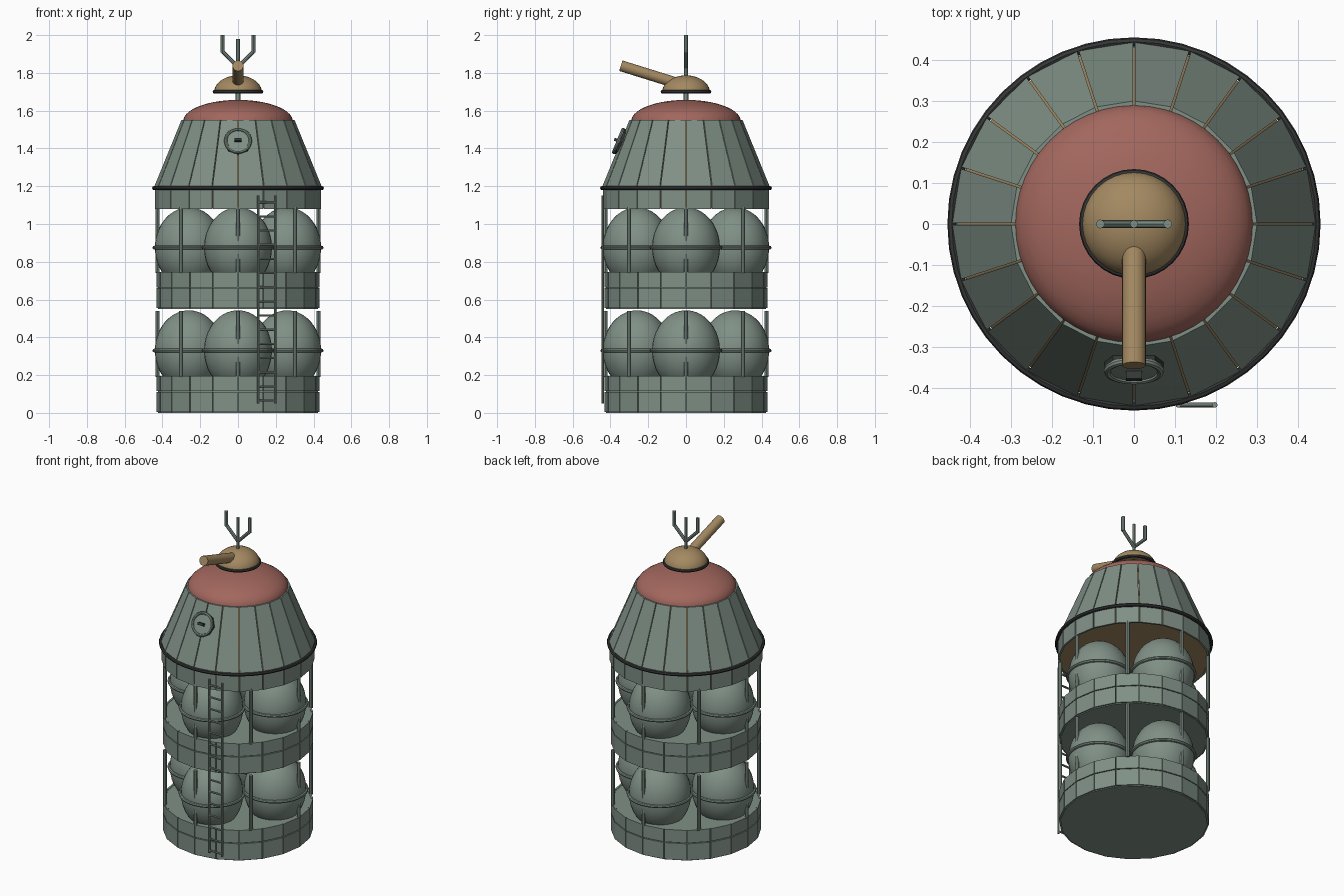
import bpy, bmesh, math
from mathutils import Vector, Matrix

if "Cube" in bpy.data.objects:
    bpy.data.objects.remove(bpy.data.objects["Cube"])

SIDES = 20


def material(name, rgb):
    m = bpy.data.materials.new(name)
    m.diffuse_color = (*rgb, 1)
    m.use_nodes = True
    m.node_tree.nodes["Principled BSDF"].inputs["Base Color"].default_value = m.diffuse_color
    return m


GREEN = material("grey_green_metal", (0.215, 0.28, 0.24))
RED = material("rust_red", (0.36, 0.135, 0.11))
TAN = material("tan_brown", (0.37, 0.25, 0.12))
DARK = material("dark_rubber", (0.035, 0.037, 0.036))


def finish(bm, name, mat, smooth=True, matrix=None):
    bmesh.ops.remove_doubles(bm, verts=bm.verts[:], dist=1e-5)
    bmesh.ops.recalc_face_normals(bm, faces=bm.faces[:])
    me = bpy.data.meshes.new(name)
    if matrix is not None:
        bm.transform(matrix)
    for f in bm.faces:
        f.smooth = smooth
    bm.to_mesh(me)
    bm.free()
    if smooth:
        me.set_sharp_from_angle(angle=math.radians(35))
    me.materials.append(mat)
    ob = bpy.data.objects.new(name, me)
    bpy.context.collection.objects.link(ob)
    return ob


def revolve(bm, profile, n, closed=False, center=(0, 0, 0)):
    c = Vector(center)
    rings = []
    for r, z in profile:
        if r < 1e-6:
            rings.append([bm.verts.new(c + Vector((0, 0, z)))] * n)
        else:
            rings.append([bm.verts.new(c + Vector((r * math.cos(math.tau * i / n),
                                                   r * math.sin(math.tau * i / n), z)))
                          for i in range(n)])
    count = len(rings) if closed else len(rings) - 1
    for k in range(count):
        a, b = rings[k], rings[(k + 1) % len(rings)]
        for i in range(n):
            j = (i + 1) % n
            quad = list(dict.fromkeys((a[i], a[j], b[j], b[i])))
            if len(quad) > 2:
                bm.faces.new(quad)


def lathe(name, profile, n, mat, smooth=True, closed=False, matrix=None):
    bm = bmesh.new()
    revolve(bm, profile, n, closed)
    return finish(bm, name, mat, smooth, matrix)


def circle_profile(major, minor, z, n=8):
    return [(major + minor * math.cos(math.tau * i / n),
             z + minor * math.sin(math.tau * i / n)) for i in range(n)]


def dome_profile(r, z, h, n=10):
    return [(0, z)] + [(r * math.cos(math.pi / 2 * i / n),
                        z + h * math.sin(math.pi / 2 * i / n)) for i in range(n)] + [(0, z + h)]


def rod(bm, a, b, r, n=8):
    a, b = Vector(a), Vector(b)
    d = b - a
    m = Matrix.Translation((a + b) / 2) @ d.to_track_quat('Z', 'Y').to_matrix().to_4x4()
    bmesh.ops.create_cone(bm, cap_ends=True, segments=n, radius1=r, radius2=r,
                          depth=d.length, matrix=m)


def panels(name, rows, thick=0.012, gap=0.005):
    # separate flat plates around the body, with narrow seams between them
    bm = bmesh.new()
    for r0, z0, r1, z1 in rows:
        for i in range(SIDES):
            corners = []
            for t in (0, thick):
                for r, z in ((r0, z0), (r1, z1)):
                    for k, s in ((i, 1), (i + 1, -1)):
                        ang = math.tau * k / SIDES
                        p = Vector((math.cos(ang), math.sin(ang), 0)) * (r - t)
                        mid = math.tau * (i + 0.5) / SIDES
                        p += Vector((-math.sin(mid), math.cos(mid), 0)) * (s * gap / 2)
                        p.z = z
                        corners.append(bm.verts.new(p))
            for q in ((0, 1, 3, 2), (4, 5, 7, 6), (0, 1, 5, 4),
                      (2, 3, 7, 6), (0, 2, 6, 4), (1, 3, 7, 5)):
                bm.faces.new([corners[v] for v in q])
    return finish(bm, name, GREEN, smooth=False)


# Two storage tiers: plated drum, four tanks with belts, eight posts
for tier, z in (("lower", 0.0), ("upper", 0.55)):
    lathe(tier + "_drum_core", [(0, z), (0.424, z), (0.424, z + 0.192), (0, z + 0.192)],
          SIDES, GREEN, smooth=False)
    panels(tier + "_drum_plates", [(0.433, z + 0.005, 0.433, z + 0.11),
                                   (0.433, z + 0.115, 0.433, z + 0.195)])
    zc = z + (0.33 if tier == "lower" else 0.325)
    tanks, belts, posts = bmesh.new(), bmesh.new(), bmesh.new()
    for i in range(4):
        a = math.tau * i / 4
        c = Vector((0.26 * math.cos(a), 0.26 * math.sin(a), zc))
        bmesh.ops.create_uvsphere(tanks, u_segments=32, v_segments=20, radius=1,
                                  matrix=Matrix.Translation(c) @ Matrix.Diagonal((0.18, 0.18, 0.213, 1)))
        revolve(belts, circle_profile(0.183, 0.01, 0), 32, True, c)
    for i in range(8):
        a = math.tau * i / 8
        x, y = 0.427 * math.cos(a), 0.427 * math.sin(a)
        rod(posts, (x, y, z + 0.19), (x, y, z + 0.54), 0.011)
    finish(tanks, tier + "_tanks", GREEN)
    finish(belts, tier + "_tank_belts", GREEN)
    finish(posts, tier + "_posts", GREEN)

# Upper cabin: tan inner shell, skirt plates, sloped plates, rim
lathe("cabin_inner_shell", [(0, 1.085), (0.431, 1.085), (0.431, 1.19), (0.288, 1.545), (0, 1.545)],
      SIDES, TAN, smooth=False)
panels("skirt_plates", [(0.44, 1.08, 0.44, 1.185)])
panels("sloped_plates", [(0.447, 1.19, 0.30, 1.55)])
lathe("cabin_rim", circle_profile(0.444, 0.011, 1.19), 48, DARK, closed=True)

# Red roof dome
lathe("roof_dome", dome_profile(0.29, 1.545, 0.112), 48, RED)

# Turret on a short neck
bm = bmesh.new()
rod(bm, (0, 0, 1.63), (0, 0, 1.72), 0.012, 12)
finish(bm, "turret_neck", GREEN)
lathe("turret_dome", dome_profile(0.127, 1.695, 0.092), 32, TAN)
lathe("turret_rim", circle_profile(0.124, 0.01, 1.70), 32, DARK, closed=True)
bm = bmesh.new()
rod(bm, (0, -0.04, 1.743), (0, -0.345, 1.838), 0.029, 20)
finish(bm, "turret_barrel", TAN)

# Three-pronged mast
bm = bmesh.new()
rod(bm, (0, 0, 1.77), (0, 0, 1.98), 0.01)
for s in (-1, 1):
    rod(bm, (0, 0, 1.83), (s * 0.082, 0, 1.913), 0.01)
    rod(bm, (s * 0.082, 0, 1.907), (s * 0.082, 0, 2.0), 0.011)
finish(bm, "forked_mast", GREEN)

# Round hatch lying on the front slope
normal = Vector((0, -0.925, 0.38))
place = (Matrix.Translation((0, -0.345, 1.435))
         @ normal.to_track_quat('Z', 'Y').to_matrix().to_4x4())
lathe("hatch_base", [(0, -0.01), (0.072, -0.01), (0.072, 0.008), (0, 0.008)],
      8, DARK, smooth=False, matrix=place)
lathe("hatch_cover", [(0, 0), (0.06, 0), (0.06, 0.016), (0, 0.018)], 24, GREEN, matrix=place)
lathe("hatch_ring", circle_profile(0.065, 0.009, 0.014), 24, GREEN, closed=True, matrix=place)
bm = bmesh.new()
bmesh.ops.create_cube(bm, size=1, matrix=Matrix.Translation((0, 0, 0.026))
                      @ Matrix.Diagonal((0.038, 0.016, 0.022, 1)))
finish(bm, "hatch_handle", DARK, smooth=False, matrix=place)

# Ladder up the front
bm = bmesh.new()
for x in (0.108, 0.197):
    rod(bm, (x, -0.441, 0.05), (x, -0.441, 1.15), 0.007)
for i in range(15):
    z = 0.065 + i * 0.075
    rod(bm, (0.108, -0.441, z), (0.197, -0.441, z), 0.006)
finish(bm, "ladder", GREEN)
